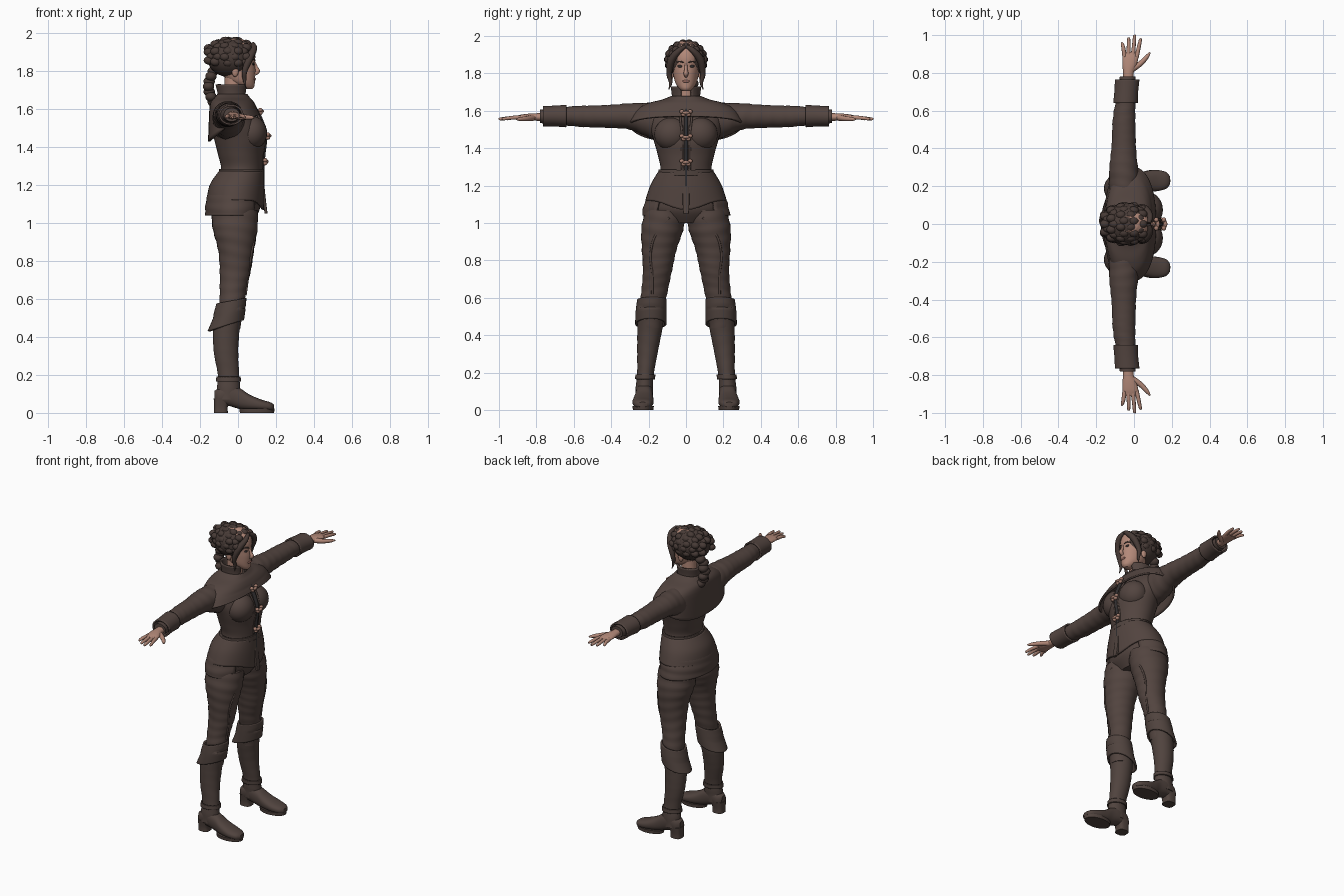
import bpy, bmesh
from math import sin, cos, pi, radians, sqrt, copysign
from mathutils import Vector, Matrix

if "Cube" in bpy.data.objects:
    bpy.data.objects.remove(bpy.data.objects["Cube"])
made = []


def material(name, rgb):
    m = bpy.data.materials.new(name)
    m.use_nodes = True
    m.diffuse_color = (*rgb, 1)
    bsdf = next(n for n in m.node_tree.nodes if n.type == 'BSDF_PRINCIPLED')
    bsdf.inputs["Base Color"].default_value = (*rgb, 1)
    return m


CLOTH = material("brown cloth", (.085, .058, .05))
LEATHER = material("brown leather", (.08, .056, .048))
HAIR = material("dark brown hair", (.062, .042, .036))
SKIN = material("skin", (.45, .25, .19))
LIPS = material("lips", (.33, .15, .12))
CLASP = material("copper clasp", (.38, .21, .16))
DARK = material("charcoal", (.03, .027, .028))


def finish(name, bm, mat, mirror=False, shell=0):
    bmesh.ops.recalc_face_normals(bm, faces=bm.faces)
    mesh = bpy.data.meshes.new(name)
    bm.to_mesh(mesh)
    bm.free()
    mesh.materials.append(mat)
    ob = bpy.data.objects.new(name, mesh)
    bpy.context.collection.objects.link(ob)
    if shell:
        mod = ob.modifiers.new("thickness", 'SOLIDIFY')
        mod.thickness = shell
        mod.offset = 0
    if mirror:
        mod = ob.modifiers.new("other side", 'MIRROR')
        mod.use_axis = (False, True, False)
    made.append(ob)
    return ob


def smooth_rows(rows, sub):
    """Catmull-Rom interpolation between rows of numbers."""
    out = []
    for i in range(len(rows) - 1):
        p = [rows[max(0, min(len(rows) - 1, i + k))] for k in (-1, 0, 1, 2)]
        for j in range(sub):
            t = j / sub
            out.append([b + .5 * t * (c - a + t * (2*a - 5*b + 4*c - d + t * (3*(b - c) + d - a)))
                        for a, b, c, d in zip(*p)])
    return out + [list(rows[-1])]


def skin(name, rings, mat, loop=True, caps=True, **kw):
    bm = bmesh.new()
    vs = [[bm.verts.new(p) for p in ring] for ring in rings]
    n = len(vs[0])
    for r, q in zip(vs, vs[1:]):
        for i in range(n if loop else n - 1):
            k = (i + 1) % n
            bm.faces.new((r[i], r[k], q[k], q[i]))
    if caps:
        bm.faces.new(vs[0])
        bm.faces.new(vs[-1])
    return finish(name, bm, mat, **kw)


def loft(name, axis, rows, mat, n=2, sub=6, segs=32, gap=0, wrinkle=0, tweak=None, shell=0, **kw):
    """Rows are (position on axis, two centre values, two radii)."""
    rings = []
    for t, a, b, ra, rb in smooth_rows(rows, sub):
        ring = []
        for i in range(segs + (1 if gap else 0)):
            ang = radians(gap) + (2 * pi - 2 * radians(gap)) * i / segs
            c, s = cos(ang), sin(ang)
            f = 1 + wrinkle * sin(t * 105 + 2 * sin(ang + t * 9))
            p = a + f * ra * copysign(abs(c) ** (2 / n), c)
            q = b + f * rb * copysign(abs(s) ** (2 / n), s)
            v = Vector({'x': (t, p, q), 'y': (p, t, q), 'z': (p, q, t)}[axis])
            ring.append(tweak(v, c) if tweak else v)
        rings.append(ring)
    return skin(name, rings, mat, loop=not gap, caps=not shell, shell=shell, **kw)


def sweep(name, pts, radii, mat, sub=5, segs=10, **kw):
    """Round tapered tube along a smooth path."""
    rows = smooth_rows([(*p, r) for p, r in zip(pts, radii)], sub)
    path = [Vector(r[:3]) for r in rows]
    main = (path[-1] - path[0]).normalized()
    up = Vector((1, 0, 0)) if abs(main.z) > .7 else Vector((0, 0, 1))
    rings = []
    for i, r in enumerate(rows):
        t = (path[min(i + 1, len(path) - 1)] - path[max(i - 1, 0)]).normalized()
        u = t.cross(up).normalized()
        w = t.cross(u)
        rings.append([path[i] + r[3] * (u * cos(2*pi*k/segs) + w * sin(2*pi*k/segs)) for k in range(segs)])
    return skin(name, rings, mat, **kw)


def balls(name, centres, radii, mat, detail=16, **kw):
    bm = bmesh.new()
    for c in centres:
        bmesh.ops.create_uvsphere(bm, u_segments=detail, v_segments=detail // 2 + 2, radius=1,
                                  matrix=Matrix.Translation(c) @ Matrix.Diagonal((*radii, 1)))
    return finish(name, bm, mat, **kw)


# Jacket body and bust
loft("jacket_body", 'z', [(1.0, -.02, 0, .09, .12), (1.06, -.02, 0, .13, .195), (1.12, -.015, 0, .135, .2),
     (1.2, 0, 0, .125, .175), (1.28, .02, 0, .11, .137), (1.36, .015, 0, .12, .15), (1.44, .01, 0, .135, .172),
     (1.52, -.01, 0, .13, .192), (1.6, -.03, 0, .105, .18), (1.66, -.03, 0, .08, .085)], CLOTH, segs=40)
balls("jacket_bust", [(.068, .075, 1.475)], (.085, .095, .09), CLOTH, 28, mirror=True)
loft("waist_belt", 'z', [(1.255, .018, 0, .116, .146), (1.285, .02, 0, .114, .142)], LEATHER, shell=.01)


# Capelet hangs lower at the back and is cut higher in front
def cape_hem(v, c):
    t = max(0, 1.6 - v.z) / .07
    v.z += t * (c * .1 if c < 0 else c * .04)
    return v


loft("shoulder_capelet", 'z', [(1.675, -.03, 0, .075, .075), (1.655, -.03, 0, .09, .125), (1.635, -.03, 0, .108, .2),
     (1.6, -.025, 0, .12, .262), (1.53, -.02, 0, .132, .3)], CLOTH, n=2.4, segs=48, tweak=cape_hem, shell=.012)
loft("collar", 'z', [(1.63, -.025, 0, .085, .088), (1.67, -.03, 0, .07, .07), (1.73, -.032, 0, .08, .076)],
     CLOTH, gap=22, shell=.012)


# Peplum layers, open in front below
def peplum_hem(v, c):
    v.z -= max(0, c) ** 6 * .05 * (1.27 - v.z) / .15
    return v


loft("peplum_upper", 'z', [(1.27, .018, 0, .114, .145), (1.2, -.005, 0, .138, .185), (1.12, -.015, 0, .145, .212)],
     CLOTH, segs=40, tweak=peplum_hem, shell=.012)
loft("peplum_lower", 'z', [(1.16, -.015, 0, .137, .195), (1.1, -.022, 0, .143, .218), (1.04, -.025, 0, .143, .23)],
     CLOTH, segs=40, gap=42, wrinkle=.01, shell=.012)

# Front placket, clasps and hanging strap
sweep("front_placket", [(.085, 0, 1.61), (.122, 0, 1.54), (.143, 0, 1.46), (.133, 0, 1.36),
      (.128, 0, 1.28), (.128, 0, 1.2), (.122, 0, 1.11)], [.012] * 7, DARK)
sweep("front_piping", [(.075, .035, 1.61), (.12, .028, 1.54), (.142, .02, 1.46), (.131, .022, 1.36),
      (.127, .02, 1.28), (.127, .02, 1.2), (.12, .008, 1.1)], [.006] * 7, CLOTH, mirror=True)
for i, (x, z) in enumerate([(.118, 1.59), (.158, 1.46), (.143, 1.325)]):
    balls("clasp_knobs_%d" % (i + 1), [(x, .022, z + .006), (x, .013, z - .01)], (.012, .013, .011), CLASP, 12, mirror=True)
    balls("clasp_peg_%d" % (i + 1), [(x + .008, 0, z)], (.011, .02, .009), CLASP, 12)
loft("hanging_strap", 'z', [(1.05, .148, 0, .008, .015), (1.13, .138, 0, .008, .018), (1.25, .127, 0, .007, .014)],
     LEATHER, n=5)

# Sleeves and cuffs
loft("sleeves", 'y', [(.1, -.05, 1.53, .085, .1), (.2, -.05, 1.55, .083, .092), (.3, -.055, 1.57, .075, .07),
     (.42, -.054, 1.57, .064, .061), (.55, -.053, 1.57, .06, .057), (.65, -.045, 1.572, .052, .049),
     (.78, -.034, 1.57, .042, .036)], CLOTH, wrinkle=.022, mirror=True)
loft("sleeve_cuffs", 'y', [(.64, -.045, 1.572, .06, .055), (.7, -.041, 1.572, .058, .051),
     (.765, -.036, 1.57, .06, .05)], CLOTH, shell=.01, mirror=True)

# Hands
loft("palms", 'y', [(.75, -.03, 1.567, .028, .022), (.8, -.03, 1.567, .028, .02), (.84, -.024, 1.567, .037, .018),
     (.88, -.019, 1.565, .042, .015), (.91, -.018, 1.562, .037, .01)], SKIN, segs=20, mirror=True)
for name, x0, x1, tip in [("little", -.05, -.062, .962), ("ring", -.029, -.028, .988),
                          ("middle", -.007, .003, 1.0), ("index", .014, .034, .983)]:
    sweep(name + "_fingers", [(x0, .885, 1.565), ((x0 + x1) / 2, .93, 1.563), (x1, tip - .008, 1.557), (x1, tip, 1.556)],
          [.0115, .0105, .008, .003], SKIN, mirror=True)
sweep("thumbs", [(-.01, .82, 1.563), (.035, .85, 1.558), (.068, .885, 1.556), (.085, .908, 1.555)],
      [.017, .014, .011, .004], SKIN, mirror=True)

# Trousers
loft("trouser_legs", 'z', [(.44, -.05, .188, .06, .06), (.56, -.033, .18, .066, .067), (.65, -.026, .166, .07, .071),
     (.75, -.014, .152, .082, .078), (.86, -.01, .143, .095, .093), (.97, -.015, .126, .118, .113),
     (1.07, -.018, .11, .122, .108)], CLOTH, wrinkle=.015, sub=8, mirror=True)
sweep("trouser_seams", [(.1, .09, 1.03), (.088, .165, .93), (.07, .19, .83), (.055, .18, .73), (.04, .18, .62)],
      [.006] * 5, CLOTH, mirror=True)

# Boots: shaft, turned cuff, foot, sole and heel
loft("boot_shafts", 'z', [(.07, -.055, .224, .06, .047), (.13, -.05, .222, .061, .046), (.2, -.05, .216, .056, .045),
     (.32, -.063, .205, .064, .056), (.45, -.06, .192, .07, .068), (.57, -.038, .184, .073, .073)],
     LEATHER, wrinkle=.01, mirror=True)


def cuff_hem(v, c):
    v.z += c * (.03 if v.z < .53 else .015)
    return v


loft("boot_cuffs", 'z', [(.59, -.035, .182, .073, .073), (.53, -.045, .186, .08, .077), (.46, -.064, .188, .09, .078)],
     LEATHER, tweak=cuff_hem, shell=.012, mirror=True)
loft("ankle_straps", 'z', [(.165, -.05, .219, .062, .05), (.19, -.05, .217, .06, .049)], LEATHER, shell=.008, mirror=True)
loft("boot_feet", 'x', [(-.125, .222, .085, .022, .03), (-.1, .222, .085, .04, .046), (-.05, .223, .095, .046, .058),
     (.01, .224, .075, .046, .055), (.06, .227, .055, .053, .042), (.12, .23, .041, .056, .03),
     (.17, .231, .033, .044, .023), (.19, .231, .029, .022, .014)], LEATHER, n=2.4, mirror=True)
loft("boot_soles", 'z', [(0, .1, .229, .09, .055), (.022, .1, .229, .093, .057)], LEATHER, sub=1, mirror=True)
loft("boot_heels", 'z', [(0, -.09, .222, .037, .036), (.03, -.09, .222, .036, .036), (.075, -.085, .222, .043, .042)],
     LEATHER, n=3, mirror=True)

# Neck, head and face
loft("neck", 'z', [(1.6, -.03, 0, .055, .055), (1.68, -.025, 0, .047, .047), (1.78, -.02, 0, .05, .048)], SKIN)
loft("head", 'z', [(1.705, .052, 0, .022, .018), (1.72, .04, 0, .046, .037), (1.75, .017, 0, .072, .057),
     (1.8, 0, 0, .092, .069), (1.84, -.005, 0, .094, .074), (1.89, -.01, 0, .1, .077),
     (1.94, -.02, 0, .09, .068), (1.97, -.03, 0, .05, .04)], SKIN)
sweep("nose", [(.085, 0, 1.85), (.096, 0, 1.82), (.103, 0, 1.8), (.09, 0, 1.785)], [.007, .009, .013, .009], SKIN)
balls("ears", [(-.015, .076, 1.8)], (.018, .012, .03), SKIN, mirror=True)
balls("lips", [(.087, 0, 1.758)], (.007, .021, .007), LIPS)
balls("eyes", [(.08, .031, 1.838)], (.006, .015, .007), DARK, mirror=True)
sweep("eyebrows", [(.09, .013, 1.857), (.083, .031, 1.864), (.068, .052, 1.86)], [.003, .004, .002], HAIR, mirror=True)

# Hair: cap, braided crown, front locks and tail
balls("hair_cap", [(-.04, 0, 1.872)], (.123, .112, .104), HAIR, 32)
crown = []
for x in (.035, -.01, -.06, -.11, -.145):
    s = sqrt(1 - ((x + .04) / .125) ** 2)
    count = 6 + round(6 * s)
    for i in range(count):
        a = radians(-18 + 216 * i / (count - 1))
        crown.append((x + (.008 if i % 2 else -.008), .096 * s * cos(a), 1.872 + .09 * s * sin(a)))
balls("braided_crown", crown, (.028, .023, .022), HAIR, 12)
sweep("front_locks", [(.078, .004, 1.945), (.085, .04, 1.92), (.062, .078, 1.87), (.035, .09, 1.8),
      (.035, .082, 1.75), (.04, .092, 1.715)], [.01, .016, .02, .015, .009, .002], HAIR, mirror=True)
tail = [(-.13 - .025 * sin(i * pi / 6), .025 + .008 * (-1) ** i, 1.8 - .027 * i) for i in range(7)]
balls("hair_tail", tail, (.031, .035, .026), HAIR, 14)

# Smooth shading with crisp edges kept
bpy.ops.object.select_all(action='DESELECT')
for ob in made:
    ob.select_set(True)
bpy.context.view_layer.objects.active = made[0]
bpy.ops.object.shade_smooth_by_angle(angle=radians(40))
